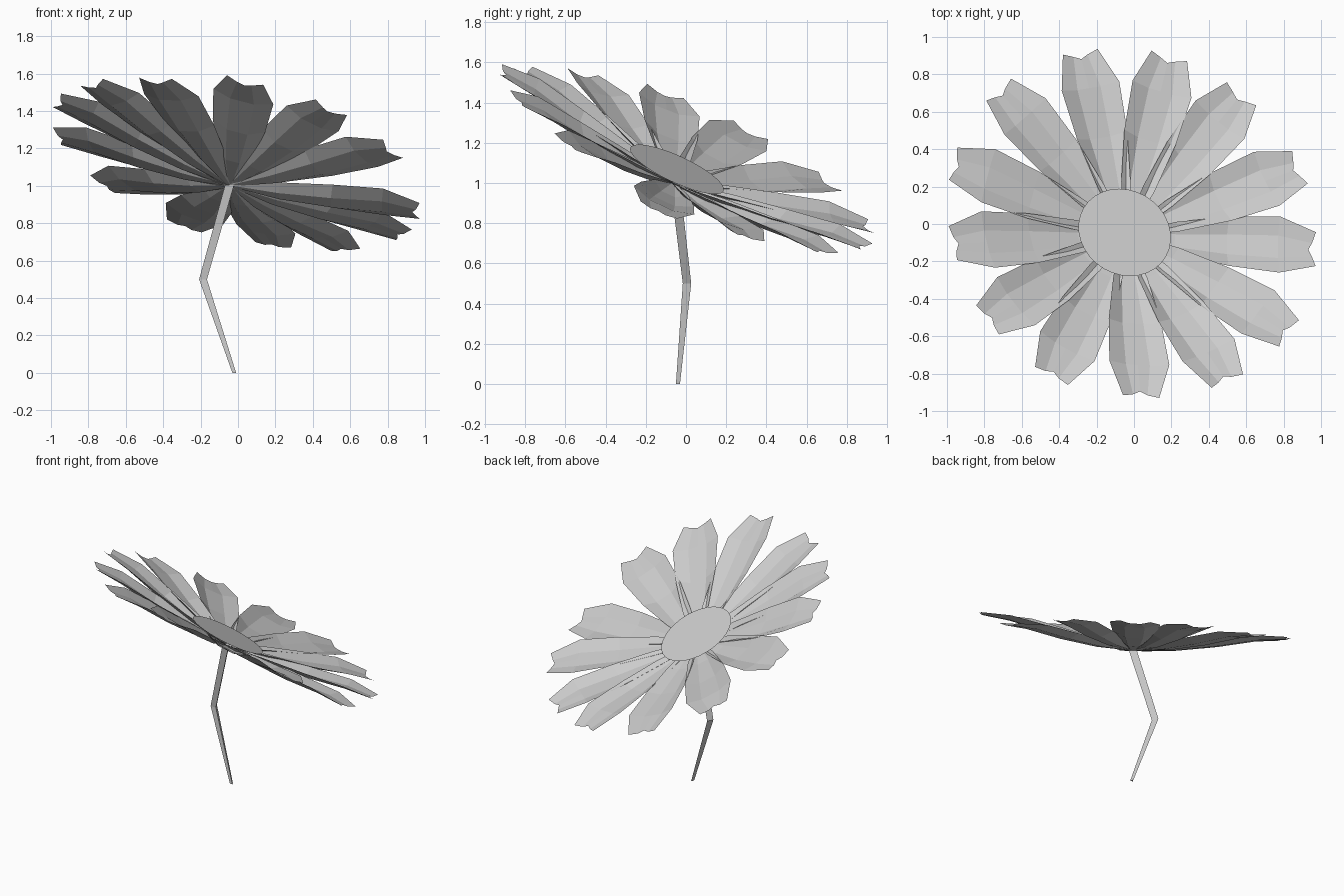
import bpy, bmesh
from math import cos, sin, radians, pi
from mathutils import Vector

if "Cube" in bpy.data.objects:
    bpy.data.objects.remove(bpy.data.objects["Cube"])

SLOPE_X, SLOPE_Y = -0.295, -0.466            # tilt of the flower head
NORMAL = Vector((-SLOPE_X, -SLOPE_Y, 1)).normalized()
BASE = Vector((-0.045, -0.06, 1.0))          # where petals meet the stem


def make_object(name, bm):
    bmesh.ops.recalc_face_normals(bm, faces=bm.faces)
    mesh = bpy.data.meshes.new(name)
    bm.to_mesh(mesh)
    bm.free()
    obj = bpy.data.objects.new(name, mesh)
    bpy.context.collection.objects.link(obj)
    return obj


def head_axes(deg):
    """Outward and sideways directions in the tilted head plane."""
    a = radians(deg)
    out = Vector((cos(a), sin(a), SLOPE_X * cos(a) + SLOPE_Y * sin(a))).normalized()
    return out, NORMAL.cross(out)


# Petals: channelled strips, (radius, height, half width, edge lift) per row
ROWS = [(0.0, 0.0, 0.015, 0.0), (0.27, 0.02, 0.094, 0.038), (0.55, 0.066, 0.145, 0.04),
        (0.82, 0.125, 0.166, 0.03), (1.01, 0.145, 0.10, 0.015)]
COLUMNS = (-1, -0.4, 0, 0.4, 1)
TIP_NOTCH = {1: 0.012, 0.4: -0.005, 0: -0.025}


def make_petal(name, deg, raise_tip):
    out, side = head_axes(deg)
    bm = bmesh.new()
    grid = []
    for i, (r, h, w, lift) in enumerate(ROWS):
        row = []
        for u in COLUMNS:
            rr = r + TIP_NOTCH[abs(u)] * (i == len(ROWS) - 1)
            hh = h + raise_tip * r + lift * (abs(u) == 1)
            row.append(bm.verts.new(BASE + out * rr + side * (u * w) + NORMAL * hh))
        grid.append(row)
    for lower, upper in zip(grid, grid[1:]):
        for j in range(len(COLUMNS) - 1):
            bm.faces.new((lower[j], lower[j + 1], upper[j + 1], upper[j]))
    return make_object(name, bm)


# (direction, tip height change) of each petal
PETALS = [(-7, -0.045), (18.5, 0.0), (50, 0.01), (78, 0.015), (107, -0.01), (135, -0.01),
          (161.5, -0.01), (186, -0.015), (213, -0.05), (242, -0.065), (272.5, 0.005),
          (300, 0.03), (324, 0.025)]
for n, (angle, rise) in enumerate(PETALS, 1):
    make_petal(f"petal_{n:02d}", angle, rise)

# Flat flower centre
bm = bmesh.new()
centre = Vector((-0.05, -0.045, 1.068))
out, side = head_axes(0)
bm.faces.new([bm.verts.new(centre + (out * cos(t) + side * sin(t)) * 0.256)
              for t in (2 * pi * k / 32 for k in range(32))])
make_object("flower_centre", bm)

# Bent three-sided stem, thin at the ground
bm = bmesh.new()
PATH = [((-0.02, -0.04, 0.0), 0.01), ((-0.187, 0.005, 0.5), 0.021), ((-0.045, -0.055, 1.005), 0.024)]
rings = [[bm.verts.new((p[0] + sx * s, p[1] + sy * s, p[2]))
          for sx, sy in ((-1, -1), (1, -1), (0, 1))] for p, s in PATH]
for lo, hi in zip(rings, rings[1:]):
    for j in range(3):
        k = (j + 1) % 3
        bm.faces.new((lo[j], lo[k], hi[k], hi[j]))
bm.faces.new(rings[0][::-1])
bm.faces.new(rings[-1])
make_object("stem", bm)
